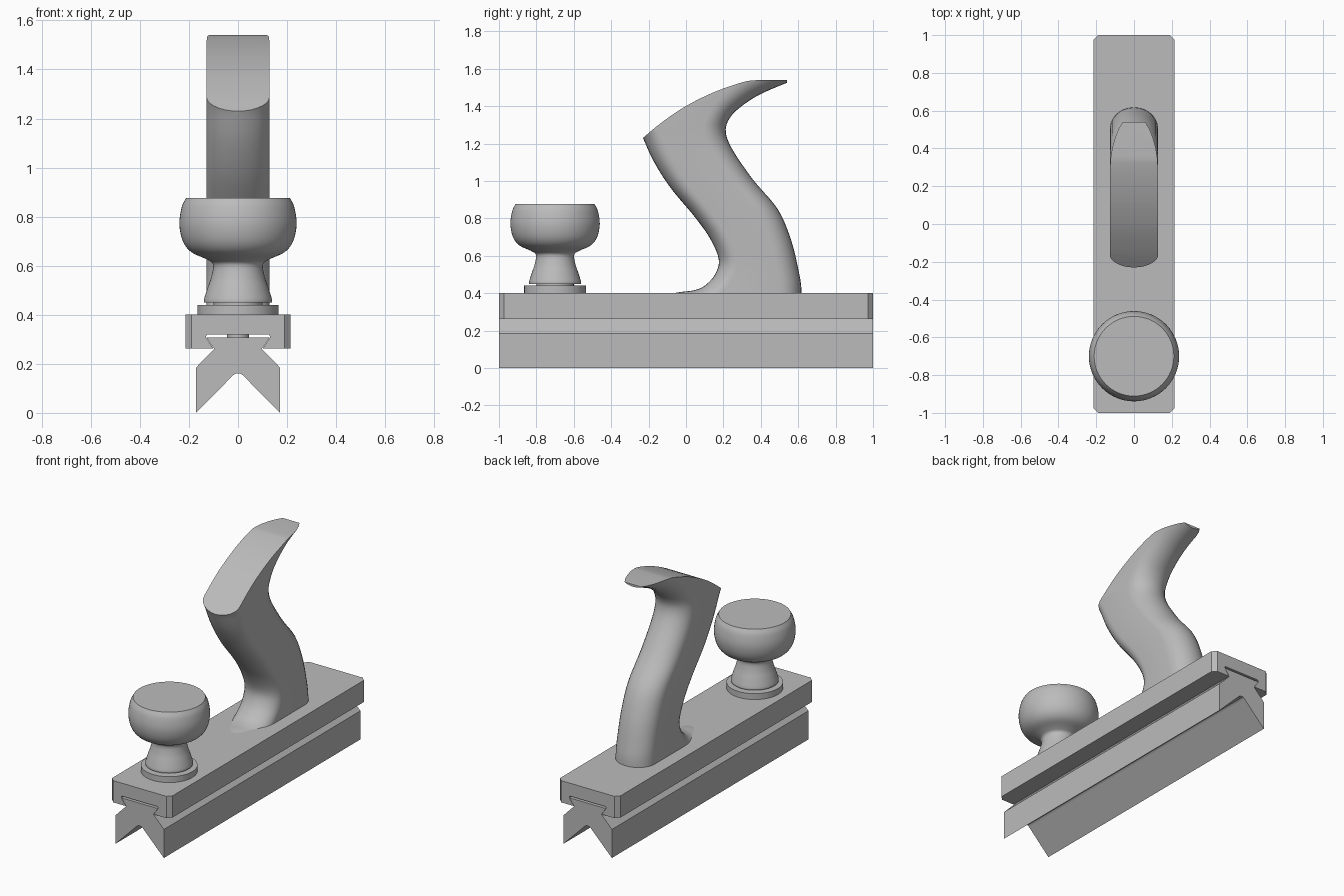
import bpy, bmesh, math
from mathutils import Vector

cube = bpy.data.objects.get("Cube")
if cube:
    bpy.data.objects.remove(cube, do_unlink=True)

grey = bpy.data.materials.new("plain grey")
grey.use_nodes = True
grey.diffuse_color = (0.5, 0.5, 0.5, 1)
grey.node_tree.nodes["Principled BSDF"].inputs["Base Color"].default_value = (0.5, 0.5, 0.5, 1)


def make(name, bm):
    bmesh.ops.recalc_face_normals(bm, faces=bm.faces[:])
    mesh = bpy.data.meshes.new(name)
    bm.to_mesh(mesh)
    bm.free()
    mesh.materials.append(grey)
    ob = bpy.data.objects.new(name, mesh)
    bpy.context.collection.objects.link(ob)
    return ob


def activate(ob):
    bpy.ops.object.select_all(action='DESELECT')
    ob.select_set(True)
    bpy.context.view_layer.objects.active = ob


def smooth(ob, angle=35):
    activate(ob)
    bpy.ops.object.shade_smooth_by_angle(angle=math.radians(angle))


def prism(points, start, direction):
    bm = bmesh.new()
    face = bm.faces.new([bm.verts.new(Vector(p) + Vector(start)) for p in points])
    out = bmesh.ops.extrude_face_region(bm, geom=[face])
    verts = [v for v in out["geom"] if isinstance(v, bmesh.types.BMVert)]
    bmesh.ops.translate(bm, verts=verts, vec=direction)
    return bm


def mirrored(half):
    """Close a half outline of (x, z) across x = 0, running along y."""
    return [(x, 0, z) for x, z in half] + [(-x, 0, z) for x, z in reversed(half)]


def lathe(name, profile, y, steps=64):
    bm = bmesh.new()
    verts = [bm.verts.new((r, y, z)) for r, z in profile]
    edges = [bm.edges.new(pair) for pair in zip(verts, verts[1:])]
    bmesh.ops.spin(bm, geom=verts + edges, cent=(0, y, 0), axis=(0, 0, 1),
                   angle=math.tau, steps=steps, use_duplicate=False)
    bmesh.ops.remove_doubles(bm, verts=bm.verts[:], dist=0.0001)
    ob = make(name, bm)
    smooth(ob)
    return ob


def spline(points, steps):
    """Smooth curve through all the points."""
    pts = [Vector(p) for p in points]
    pts = [2 * pts[0] - pts[1]] + pts + [2 * pts[-1] - pts[-2]]
    out = []
    for a, b, c, d in zip(pts, pts[1:], pts[2:], pts[3:]):
        for i in range(steps):
            t = i / steps
            out.append(0.5 * (2 * b + (c - a) * t + (2 * a - 5 * b + 4 * c - d) * t * t
                              + (3 * b - a - 3 * c + d) * t ** 3))
    return out + [pts[-2]]


# Stock with dovetail groove and chamfered upright corners
half = [(0.128, 0.319), (0.131, 0.307), (0.1, 0.262), (0.215, 0.262), (0.215, 0.402)]
bm = prism(mirrored(half), (0, -1, 0), (0, 2, 0))
corners = [e for e in bm.edges if all(abs(v.co.x) > 0.21 for v in e.verts)
           and abs(e.verts[0].co.z - e.verts[1].co.z) > 0.1]
bmesh.ops.bevel(bm, geom=corners, offset=0.026, segments=1, affect='EDGES')
make("stock", bm)

# Sole rail with dovetail top and V groove underneath
half = [(0.01, 0.16), (0.02, 0.153), (0.172, 0), (0.172, 0.184), (0.097, 0.261), (0.129, 0.307)]
make("sole_rail", prism(mirrored(half), (0, -1, 0), (0, 2, 0)))

# Front knob on its collar, and the screw end inside the groove
KNOB_Y = -0.7
lathe("knob_collar", [(0, 0.4), (0.165, 0.4), (0.165, 0.44), (0, 0.44)], KNOB_Y)
lathe("knob_spacer", [(0, 0.43), (0.1, 0.43), (0.1, 0.46), (0, 0.46)], KNOB_Y)
lathe("knob_screw", [(0, 0.306), (0.045, 0.306), (0.045, 0.33), (0, 0.33)], KNOB_Y, 32)
curve = spline([(0.139, 0.45), (0.138, 0.465), (0.124, 0.51), (0.109, 0.555), (0.102, 0.605),
                (0.13, 0.627), (0.19, 0.655), (0.225, 0.7), (0.239, 0.77),
                (0.229, 0.84), (0.211, 0.877)], 4)
lathe("front_knob", [(0, 0.45)] + [tuple(p) for p in curve] + [(0, 0.877)], KNOB_Y)

# Handle: oval sections between a front edge and a back edge, given as (y, z)
front = [(-.25, .36), (-.05, .403), (.04, .415), (.10, .44), (.155, .50), (.175, .58),
         (.13, .69), (.045, .81), (-.08, .96), (-.17, 1.10), (-.23, 1.23), (-.28, 1.35),
         (-.2, 1.6), (.1, 1.8), (.35, 1.9), (.5, 1.95)]
back = [(.1, -.2), (.35, -.1), (.56, .1), (.61, .3), (.617, .42), (.60, .53),
        (.56, .69), (.49, .85), (.36, 1.005), (.25, 1.165), (.213, 1.26), (.23, 1.33),
        (.285, 1.39), (.39, 1.46), (.54, 1.525), (.66, 1.57)]
WIDTH, ARC = 0.128, 14
bm = bmesh.new()
rings = []
for f, b in zip(spline(front, 5), spline(back, 5)):
    along = (b - f).normalized()
    ring = []
    for end, sign, depth in ((f, 1, 0.1), (b, -1, 0.12)):
        for i in range(ARC + 1):
            a = math.pi * i / ARC
            p = end + along * sign * depth * (1 - math.sin(a))
            ring.append(bm.verts.new((-sign * WIDTH * math.cos(a), p.x, p.y)))
    rings.append(ring)
for r, s in zip(rings, rings[1:]):
    for i in range(len(r)):
        j = (i + 1) % len(r)
        bm.faces.new((r[i], r[j], s[j], s[i]))
bm.faces.new(rings[0])
bm.faces.new(rings[-1])
handle = make("handle", bm)

# Trim the handle to its arched top, blunt horn tip and flat foot
top = spline([(.39, 1.54), (.31, 1.53), (.15, 1.475), (-.01, 1.395), (-.14, 1.305), (-.23, 1.23)], 5)
outline = [(-.6, .4), (.8, .4), (.8, 1.2), (.54, 1.45), (.54, 1.54)]
outline += [tuple(p) for p in top] + [(-.6, .88)]
cutter = make("handle_trim", prism([(0, y, z) for y, z in outline], (-0.3, 0, 0), (0.6, 0, 0)))
cutter.hide_render = True
trim = handle.modifiers.new("trim", 'BOOLEAN')
trim.operation = 'INTERSECT'
trim.solver = 'EXACT'
trim.object = cutter
activate(handle)
bpy.ops.object.modifier_apply(modifier=trim.name)
bpy.data.objects.remove(cutter, do_unlink=True)
smooth(handle, 30)
